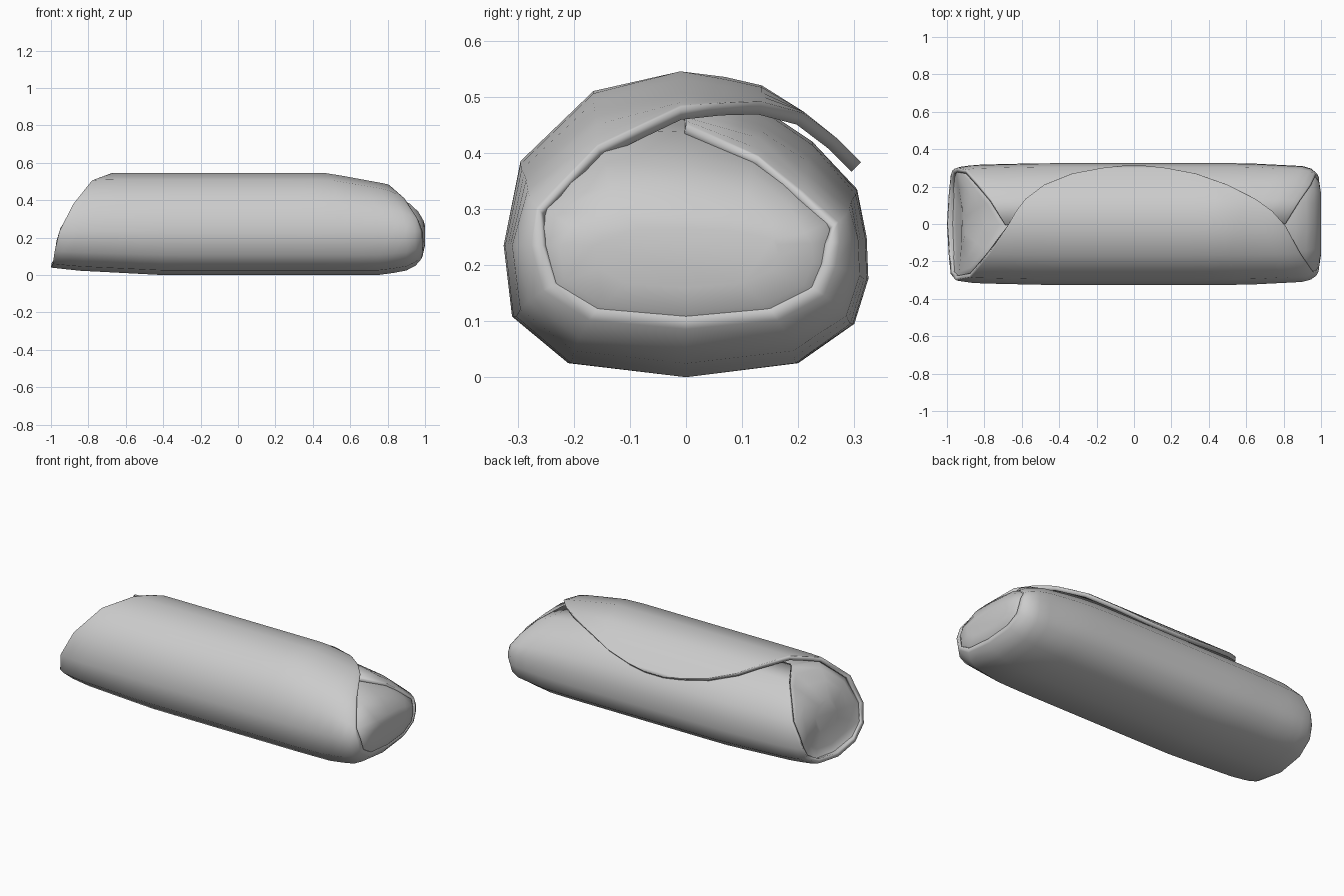
import bpy, bmesh, math

if "Cube" in bpy.data.objects:
    bpy.data.objects.remove(bpy.data.objects["Cube"])

CZ = 0.235  # height of the roll's core line

# wrap rows around the section: y, z, left end x, right end x
ROWS = [(0.00, 0.505, -0.69, 0.81), (0.135, 0.48, -0.77, 0.89), (0.225, 0.42, -0.84, 0.945),
        (0.305, 0.335, -0.90, 0.972), (0.322, 0.25, -0.95, 0.985), (0.325, 0.175, -0.97, 0.99),
        (0.30, 0.095, -0.98, 0.99), (0.20, 0.025, -0.99, 0.99), (0.0, 0.0, -1.0, 0.99),
        (-0.21, 0.025, -0.99, 0.99), (-0.31, 0.108, -0.98, 0.99), (-0.325, 0.235, -0.955, 0.985),
        (-0.295, 0.385, -0.88, 0.962), (-0.165, 0.51, -0.78, 0.89),
        (-0.01, 0.545, -0.675, 0.81), (0.07, 0.535, -0.63, 0.74), (0.135, 0.52, -0.58, 0.65),
        (0.21, 0.473, -0.48, 0.50), (0.27, 0.425, -0.33, 0.33), (0.30, 0.395, -0.17, 0.17),
        (0.312, 0.383, -0.06, 0.06)]

# taper of the roll along x
WIDTH = [(-1, .78), (-.98, .86), (-.95, .93), (-.85, .975), (-.5, 1), (.6, 1), (.92, .95),
         (.97, .88), (.99, .76), (1, .55)]
TOP = [(-1, .95), (-.7, 1), (.48, 1), (.8, .81), (.92, .58), (.96, .43), (.985, .3), (1, .12)]
BOTTOM = [(-1, .83), (-.85, .9), (-.4, 1), (.77, 1), (.92, .88), (.97, .72), (.99, .55), (1, .35)]


def lerp(table, x):
    for (a, u), (b, v) in zip(table, table[1:]):
        if x <= b:
            return u + (v - u) * max(0, (x - a) / (b - a))
    return table[-1][1]


def place(x, y, z, s=1.0):
    dz = (z - CZ) * s
    return (x, y * s * lerp(WIDTH, x), CZ + dz * lerp(TOP if dz > 0 else BOTTOM, x))


def finish(bm, name, angle):
    mesh = bpy.data.meshes.new(name)
    bm.to_mesh(mesh)
    bm.free()
    ob = bpy.data.objects.new(name, mesh)
    bpy.context.collection.objects.link(ob)
    bpy.ops.object.select_all(action='DESELECT')
    ob.select_set(True)
    bpy.context.view_layer.objects.active = ob
    bpy.ops.object.shade_smooth_by_angle(angle=math.radians(angle))
    return ob


def loft(bm, grid, closed):
    n = len(grid)
    for j in range(n if closed else n - 1):
        a, b = grid[j], grid[(j + 1) % n]
        for i in range(len(a) - 1):
            bm.faces.new((a[i], a[i + 1], b[i + 1], b[i]))


N = 22
STEPS = [(1 - math.cos(math.pi * i / N)) / 2 for i in range(N + 1)]

# outer wrap: one rolled sheet whose curved flap overlaps its own start
bm = bmesh.new()
loft(bm, [[bm.verts.new(place(xl + (xr - xl) * t, y, z)) for t in STEPS]
          for y, z, xl, xr in ROWS], False)
wrap = finish(bm, "outer_wrap", 50)
mod = wrap.modifiers.new("thickness", 'SOLIDIFY')
mod.thickness = 0.024
mod.offset = -1

# inner roll: closed core with a slanted left panel and a rounded tucked right end
bm = bmesh.new()
core = ROWS[:14]
grid = []
for y, z, xl, xr in core:
    line = []
    # left panel bulges gently between its centre and rim
    for f in (0.35, 0.7, 0.9):
        x = -0.92 + (xl + 0.015 + 0.92) * f ** 2
        line.append(bm.verts.new((x, y * 0.88 * f, 0.26 + (z - 0.26) * 0.88 * f)))
    for t in STEPS:
        line.append(bm.verts.new(place(xl + 0.02 + (0.98 - xl) * t, y, z, 0.92)))
    grid.append(line)
loft(bm, grid, True)
bm.faces.new([g[0] for g in grid])
bm.faces.new([g[-1] for g in grid])
bmesh.ops.recalc_face_normals(bm, faces=bm.faces)
finish(bm, "inner_roll", 60)
